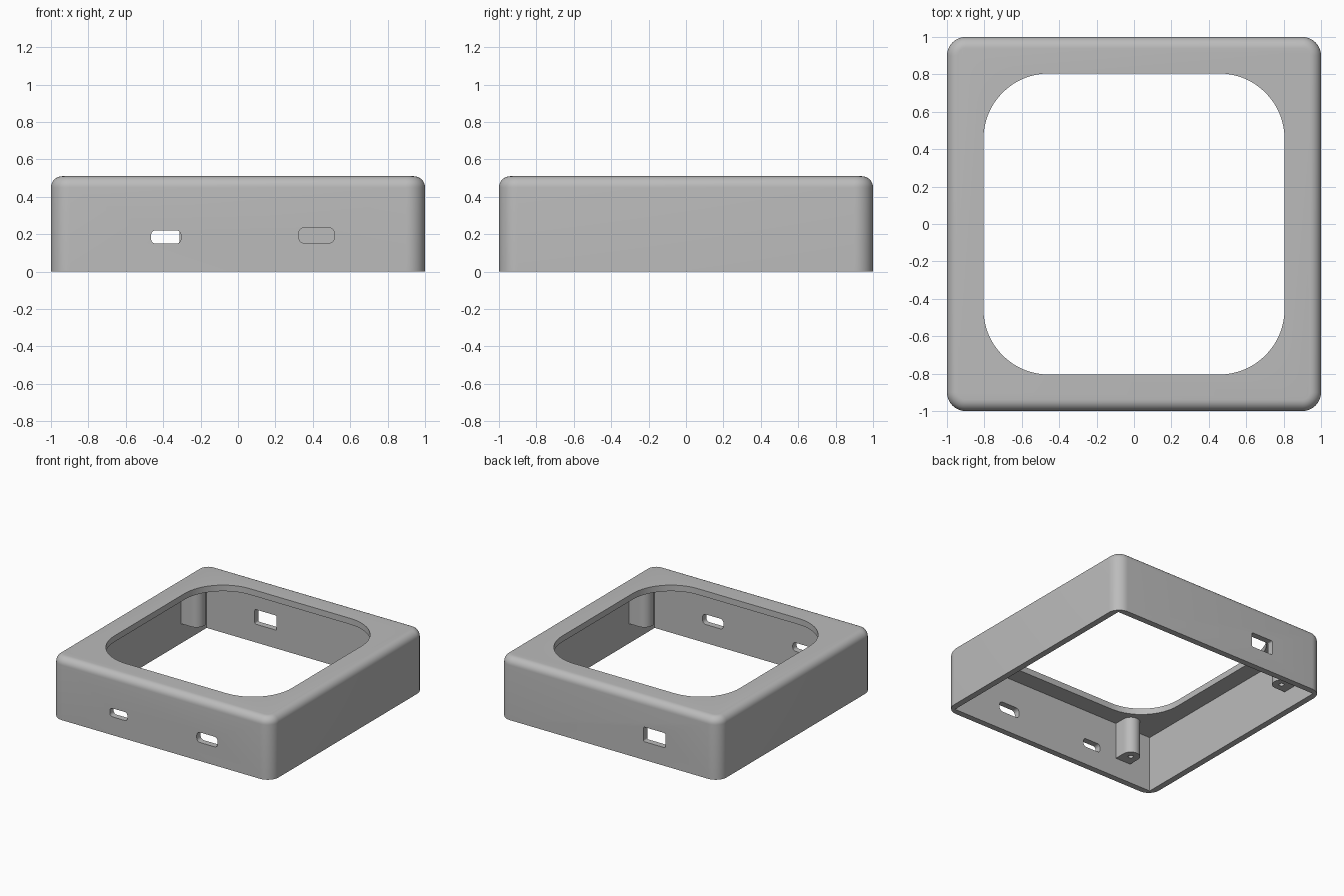
import bpy, bmesh
from math import sin, cos, pi, radians
from mathutils import Matrix

old = bpy.data.objects.get("Cube")
if old:
    bpy.data.objects.remove(old, do_unlink=True)

HEIGHT, WALL = 0.51, 0.05
POST_BOTTOM = 0.16

grey = bpy.data.materials.new("plain grey")
grey.use_nodes = True
colour = (0.5, 0.5, 0.5, 1)
grey.diffuse_color = colour
grey.node_tree.nodes["Principled BSDF"].inputs["Base Color"].default_value = colour


def rounded_rect(half_x, half_y, radius, steps=10):
    """Counter-clockwise outline of a rectangle with round corners."""
    if radius <= 0:
        return [(half_x, half_y), (-half_x, half_y), (-half_x, -half_y), (half_x, -half_y)]
    points = []
    for corner, (sx, sy) in enumerate([(1, 1), (-1, 1), (-1, -1), (1, -1)]):
        for i in range(steps + 1):
            a = (corner + i / steps) * pi / 2
            points.append((sx * (half_x - radius) + radius * cos(a),
                           sy * (half_y - radius) + radius * sin(a)))
    return points


def loft(name, rings, matrix=None):
    """Closed solid through a stack of (outline, z) rings."""
    bm = bmesh.new()
    loops = [[bm.verts.new((x, y, z)) for x, y in outline] for outline, z in rings]
    n = len(loops[0])
    for low, high in zip(loops, loops[1:]):
        for i in range(n):
            j = (i + 1) % n
            bm.faces.new((low[i], low[j], high[j], high[i]))
    bm.faces.new(loops[0][::-1])
    bm.faces.new(loops[-1])
    if matrix:
        bm.transform(matrix)
    bmesh.ops.recalc_face_normals(bm, faces=bm.faces)
    mesh = bpy.data.meshes.new(name)
    bm.to_mesh(mesh)
    bm.free()
    mesh.materials.append(grey)
    obj = bpy.data.objects.new(name, mesh)
    bpy.context.collection.objects.link(obj)
    return obj


def cut(target, cutter):
    """Subtract the cutter from the target and discard the cutter."""
    cutter.hide_render = True
    mod = target.modifiers.new("cut", "BOOLEAN")
    mod.operation, mod.solver, mod.object = "DIFFERENCE", "EXACT", cutter
    bpy.ops.object.select_all(action="DESELECT")
    bpy.context.view_layer.objects.active = target
    target.select_set(True)
    bpy.ops.object.modifier_apply(modifier=mod.name)
    bpy.data.objects.remove(cutter, do_unlink=True)


def smooth(obj):
    bpy.ops.object.select_all(action="DESELECT")
    bpy.context.view_layer.objects.active = obj
    obj.select_set(True)
    bpy.ops.object.shade_smooth_by_angle(angle=radians(30))


# Outer body: round upright corners and a smaller round along the top edge
SIDE_R, TOP_R, STEPS = 0.1, 0.06, 8
rings = [(rounded_rect(1, 1, SIDE_R), 0)]
for i in range(STEPS + 1):
    a = i / STEPS * pi / 2
    inset = TOP_R * (1 - cos(a))
    rings.append((rounded_rect(1 - inset, 1 - inset, SIDE_R - inset),
                  HEIGHT - TOP_R + TOP_R * sin(a)))
housing = loft("housing", rings)

# Square cavity, open at the bottom
inner = rounded_rect(1 - WALL, 1 - WALL, 0)
cut(housing, loft("cavity_cutter", [(inner, -0.1), (inner, HEIGHT - WALL)]))

# Large rounded opening in the top
opening = rounded_rect(0.805, 0.805, 0.35, 16)
cut(housing, loft("opening_cutter", [(opening, 0.3), (opening, 0.7)]))

# Port openings: x range, z range, wall side, corner radius
ports = [(-0.465, -0.305, 0.15, 0.22, -1, 0.025),
         (0.325, 0.515, 0.152, 0.235, -1, 0.03),
         (-0.513, -0.313, 0.15, 0.27, 1, 0.012)]
for x0, x1, z0, z1, side, radius in ports:
    outline = rounded_rect((x1 - x0) / 2, (z1 - z0) / 2, radius, 6)
    place = Matrix.Translation(((x0 + x1) / 2, side, (z0 + z1) / 2)) @ Matrix.Rotation(pi / 2, 4, "X")
    cut(housing, loft("port_cutter", [(outline, -0.2), (outline, 0.2)], place))
smooth(housing)

# Screw posts: round-nosed, one on each wall, with a blind hole underneath
POST_X, POST_Y, POST_R = -0.86, 0.69, 0.07
back = -1 + WALL / 2
nose = [(POST_X + POST_R * cos(a), POST_Y + POST_R * sin(a))
        for a in (-pi / 2 + pi * i / 16 for i in range(17))]
profile = [(back, POST_Y - POST_R)] + nose + [(back, POST_Y + POST_R)]
hole = [(POST_X + 0.02 * cos(i * pi / 8), POST_Y + 0.02 * sin(i * pi / 8)) for i in range(16)]
for turn, name in enumerate(["right_post", "front_post", "left_post", "back_post"]):
    spin = Matrix.Rotation(turn * pi / 2, 4, "Z")
    post = loft(name, [(profile, POST_BOTTOM), (profile, HEIGHT - WALL / 2)], spin)
    cut(post, loft("screw_cutter", [(hole, 0), (hole, 0.4)], spin))
    smooth(post)
